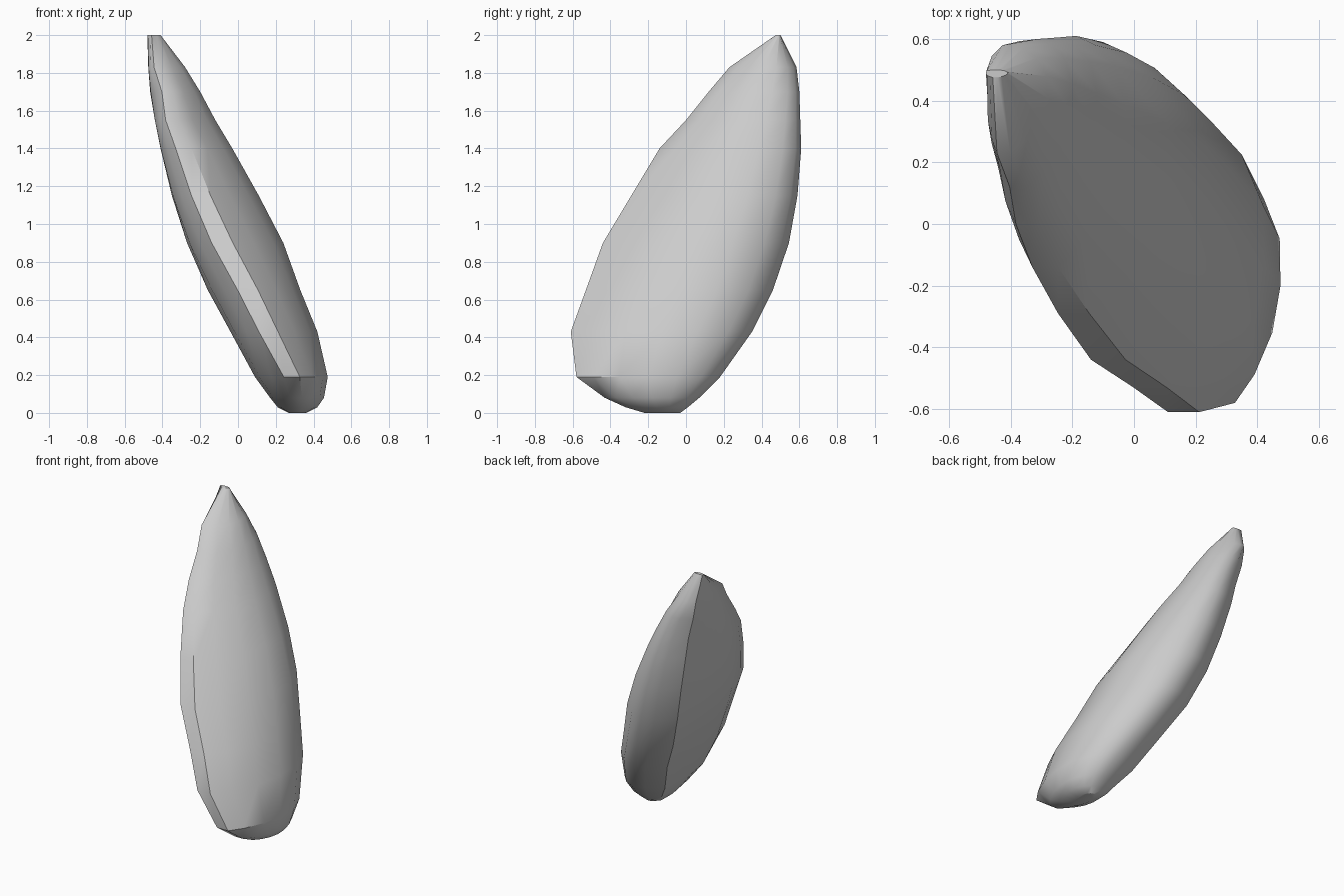
import bpy
import bmesh
import math

cube = bpy.data.objects.get("Cube")
if cube:
    bpy.data.objects.remove(cube, do_unlink=True)

# Stone colour
stone = bpy.data.materials.new("pale_grey_stone")
stone.use_nodes = True
colour = (0.6, 0.6, 0.6, 1.0)
stone.diffuse_color = colour
stone.node_tree.nodes["Principled BSDF"].inputs["Base Color"].default_value = colour

# Level: height, front y, back y, least x, greatest x, front rim x, back rim x
LEVELS = [
    (0.0, -0.22, -0.03, 0.27, 0.36, 0.31, 0.32),
    (0.03, -0.32, 0.01, 0.21, 0.42, 0.32, 0.33),
    (0.08, -0.43, 0.07, 0.17, 0.455, 0.31, 0.34),
    (0.19, -0.58, 0.18, 0.09, 0.475, 0.29, 0.32),
    (0.43, -0.61, 0.35, -0.04, 0.42, 0.16, 0.21),
    (0.65, -0.53, 0.46, -0.16, 0.33, 0.05, 0.1),
    (0.9, -0.44, 0.545, -0.27, 0.24, -0.09, 0.0),
    (1.15, -0.29, 0.59, -0.35, 0.11, -0.2, -0.08),
    (1.4, -0.14, 0.61, -0.41, -0.03, -0.29, -0.17),
    (1.55, 0.0, 0.605, -0.44, -0.12, -0.35, -0.23),
    (1.7, 0.12, 0.6, -0.465, -0.2, -0.375, -0.3),
    (1.83, 0.23, 0.585, -0.475, -0.28, -0.43, -0.39),
    (2.0, 0.475, 0.5, -0.48, -0.41, -0.45, -0.44),
]

# Cross-section: place from front to back, bulge to either side
SECTION = [
    (0, 0.22), (0.12, 0.57), (0.3, 0.88), (0.5, 1), (0.7, 0.95),
    (0.87, 0.62), (0.96, 0.25), (1, -0.1), (0.985, -0.55), (0.89, -1.02),
    (0.7, -1.06), (0.5, -1), (0.3, -0.86), (0.12, -0.54), (0, -0.22),
]


def ring(bm, level):
    z, front, back, low, high, front_x, back_x = level
    middle = (front_x + back_x) / 2
    verts = []
    for s, w in SECTION:
        reach = high - middle if w > 0 else middle - low
        x = front_x + (back_x - front_x) * s + w * reach
        x = min(max(x, low), high)
        verts.append(bm.verts.new((x, front + (back - front) * s, z)))
    return verts


# Leaning body, lofted from bottom to tip
bm = bmesh.new()
rings = [ring(bm, level) for level in LEVELS]
count = len(SECTION)
for lower, upper in zip(rings, rings[1:]):
    for i in range(count):
        j = (i + 1) % count
        bm.faces.new((lower[i], lower[j], upper[j], upper[i]))
bm.faces.new(rings[0])
bm.faces.new(rings[-1])
bmesh.ops.recalc_face_normals(bm, faces=bm.faces)

mesh = bpy.data.meshes.new("stone_body")
bm.to_mesh(mesh)
bm.free()
mesh.materials.append(stone)
body = bpy.data.objects.new("stone_body", mesh)
bpy.context.collection.objects.link(body)

# Soft faces with crisp rims
for other in bpy.context.selected_objects:
    other.select_set(False)
body.select_set(True)
bpy.context.view_layer.objects.active = body
bpy.ops.object.shade_smooth_by_angle(angle=math.radians(35))
